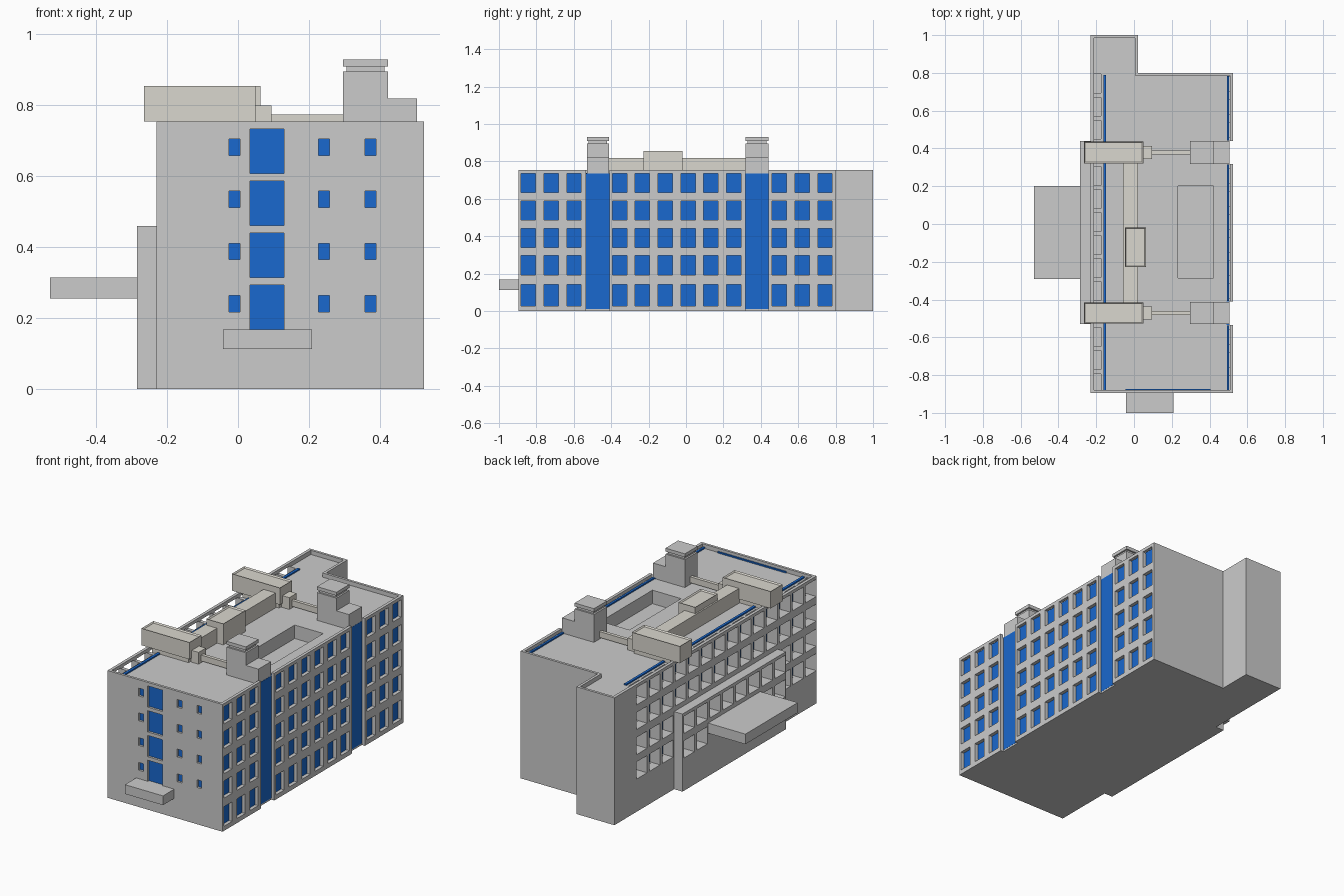
import bpy, bmesh

if "Cube" in bpy.data.objects:
    bpy.data.objects.remove(bpy.data.objects["Cube"])


def material(name, rgb):
    m = bpy.data.materials.new(name)
    m.diffuse_color = (*rgb, 1)
    m.use_nodes = True
    m.node_tree.nodes["Principled BSDF"].inputs["Base Color"].default_value = m.diffuse_color
    return m


GLASS = material("glass_blue", (0.01, 0.14, 0.62))
BEIGE = material("duct_beige", (0.70, 0.68, 0.62))


def finish(name, bm, mat=None):
    bmesh.ops.recalc_face_normals(bm, faces=bm.faces)
    me = bpy.data.meshes.new(name)
    bm.to_mesh(me)
    bm.free()
    ob = bpy.data.objects.new(name, me)
    bpy.context.collection.objects.link(ob)
    if mat:
        me.materials.append(mat)
    return ob


def add_prism(bm, pts, z0, z1):
    f = bm.faces.new([bm.verts.new((x, y, z0)) for x, y in pts])
    r = bmesh.ops.extrude_face_region(bm, geom=[f])
    for v in r["geom"]:
        if isinstance(v, bmesh.types.BMVert):
            v.co.z = z1


def boxes(name, dims, mat=None, rim=0):
    """One object from (x0, x1, y0, y1, z0, z1) boxes; rim sinks the top face."""
    bm = bmesh.new()
    for x0, x1, y0, y1, z0, z1 in dims:
        add_prism(bm, [(x0, y0), (x1, y0), (x1, y1), (x0, y1)], z0, z1)
    if rim:
        bmesh.ops.recalc_face_normals(bm, faces=bm.faces)
        tops = [f for f in bm.faces if f.normal.z > 0.9]
        bmesh.ops.inset_individual(bm, faces=tops, thickness=rim, depth=0)
        for f in tops:
            for v in f.verts:
                v.co.z -= 0.008
    return finish(name, bm, mat)


def prism(name, pts, z0, z1):
    bm = bmesh.new()
    add_prism(bm, pts, z0, z1)
    return finish(name, bm)


def cut(ob, cutter):
    cutter.hide_render = True
    cutter.hide_viewport = True
    m = ob.modifiers.new(cutter.name, 'BOOLEAN')
    m.operation = 'DIFFERENCE'
    m.solver = 'EXACT'
    m.object = cutter


# Shared layout: 14 window bays along y, two of them stair bays on the right
BAYS = [-0.843 + 0.122 * i for i in range(14)]
STAIR_IDX = (3, 10)
GAPS = [(-0.535, -0.41), (0.317, 0.44)]
ROWS = [(0.027, 0.143), (0.194, 0.296), (0.339, 0.441), (0.488, 0.589), (0.634, 0.736)]
ROOF = 0.73

# Main block with a notch on the right side for each stair bay
outline = [(-0.23, -0.895), (0.525, -0.895)]
for a, b in GAPS:
    outline += [(0.525, a), (0.5, a), (0.5, b), (0.525, b)]
outline += [(0.525, 0.80), (0.02, 0.80), (0.02, 1.0), (-0.23, 1.0)]
body = prism("main_block", outline, 0, 0.755)

# Lower projection on the left side
projection = boxes("left_projection", [(-0.285, -0.23, -0.53, 0.44, 0, 0.46)])

# Sunken roof behind the parapet
roof_cut = prism("roof_cutter", [(-0.212, -0.88), (0.507, -0.88), (0.507, 0.785), (0.004, 0.785),
                                 (0.004, 0.985), (-0.212, 0.985)], ROOF, 0.9)
cut(body, roof_cut)

# Left side openings: outer reveals, then the depth back to the glass
outer, inner = [], []
for i, y in enumerate(BAYS):
    for r, (z0, z1) in enumerate(ROWS[1:]):
        if r == 0 and -0.34 < y < 0.24:   # behind the canopy
            continue
        outer.append((-0.32, -0.175, y - 0.05, y + 0.05, z0, z1))
        inner.append((-0.18, -0.153, y - 0.0499, y + 0.0499, z0 + 0.0005, min(z1 - 0.0005, 0.722)))
outer_cut = boxes("left_window_cutter", outer)
inner_cut = boxes("left_reveal_cutter", inner)
cut(body, outer_cut)
cut(body, inner_cut)
cut(projection, outer_cut)

# Right and front window openings plus the roof well
holes = [(0.5, 0.6, y - 0.0385, y + 0.0385, z0, z1)
         for i, y in enumerate(BAYS) if i not in STAIR_IDX for z0, z1 in ROWS]
for k in range(4):
    z = 0.147 * k
    holes.append((0.034, 0.13, -0.95, -0.876, 0.167 + z, 0.293 + z))
    for x in (-0.01, 0.243, 0.373):
        holes.append((x - 0.0155, x + 0.0155, -0.95, -0.876, 0.218 + z, 0.264 + z))
holes.append((0.232, 0.42, -0.285, 0.20, 0.65, 0.9))
cut(body, boxes("window_cutter", holes))

# Glass sheets behind the openings
boxes("left_glass", [(-0.162, -0.147, -0.88, 0.79, 0.02, 0.738)], GLASS)
boxes("right_glass", [(0.492, 0.504, a, b, 0.02, 0.738)
                      for a, b in ((-0.882, -0.537), (-0.408, 0.315), (0.442, 0.783))], GLASS)
boxes("front_glass", [(-0.045, 0.405, -0.882, -0.873, 0.15, 0.738)], GLASS)
boxes("stair_glass", [(0.49, 0.506, a, b, 0.01, 0.735) for a, b in GAPS], GLASS)
boxes("stair_sill", [(0.49, 0.505, a, b, 0, 0.01) for a, b in GAPS])

# Canopies
boxes("left_canopy", [(-0.53, -0.28, -0.29, 0.20, 0.255, 0.315)])
boxes("front_canopy", [(-0.042, 0.208, -1.0, -0.89, 0.113, 0.168)])

# Stair towers with chimney caps, and the ducts running from them
for side, (a, b) in zip(("front", "back"), ((-0.53, -0.412), (0.318, 0.44))):
    c = (a + b) / 2
    boxes(side + "_tower", [(0.296, 0.423, a, b, 0.72, 0.895)])
    boxes(side + "_tower_step", [(0.42, 0.505, a, b, 0.72, 0.82)])
    boxes(side + "_tower_neck", [(0.306, 0.413, a + 0.01, b - 0.01, 0.89, 0.912)])
    boxes(side + "_tower_cap", [(0.296, 0.423, a, b, 0.91, 0.93)])
    boxes(side + "_vent", [(-0.265, 0.05, a + 0.003, b - 0.003, 0.755, 0.855)], BEIGE, rim=0.009)
    boxes(side + "_vent_base", [(-0.2, 0.04, a + 0.01, b - 0.01, 0.725, 0.757)], BEIGE)
    boxes(side + "_duct_joint", [(0.045, 0.095, c - 0.034, c + 0.034, 0.725, 0.80)], BEIGE)
    boxes(side + "_thin_duct", [(0.09, 0.3, c - 0.01, c + 0.01, 0.74, 0.775)], BEIGE)

# Long duct and plant box between the vents
boxes("middle_duct", [(-0.057, 0.022, -0.42, 0.325, 0.725, 0.818)], BEIGE)
boxes("plant_box", [(-0.048, 0.063, -0.228, -0.018, 0.725, 0.855)], BEIGE, rim=0.009)
